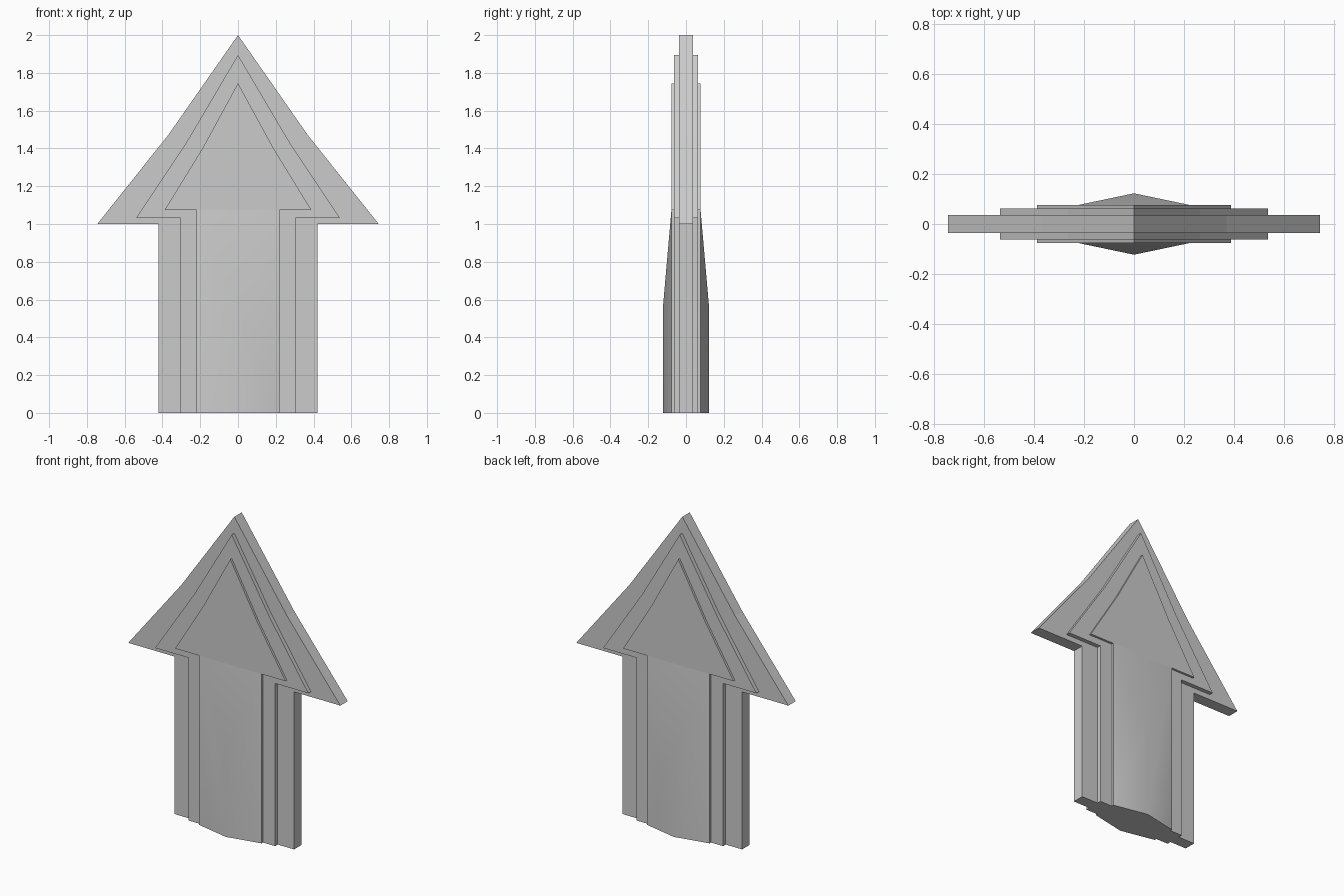
import bpy, bmesh

if "Cube" in bpy.data.objects:
    bpy.data.objects.remove(bpy.data.objects["Cube"])

# Each tier: half outline from tip to foot (x, z), and its half thickness
TIERS = [
    ([(0.37, 1.47), (0.745, 1.0), (0.42, 1.0), (0.42, 0)], 2.0, 0.037),
    ([(0.265, 1.445), (0.538, 1.033), (0.305, 1.033), (0.305, 0)], 1.895, 0.063),
    ([(0.19, 1.397), (0.388, 1.075), (0.22, 1.075), (0.22, 0)], 1.745, 0.077),
]
RIDGE_Y, RIDGE_Z = 0.123, 0.55

bm = bmesh.new()


def loop(half, tip, y):
    """Full outline, right foot up over the tip to the left foot."""
    pts = half[::-1] + [(0, tip)] + [(-x, z) for x, z in half]
    return [bm.verts.new((x, y, z)) for x, z in pts]


def bridge(a, b):
    """Quads between two outlines, left open along the foot."""
    for i in range(len(a) - 1):
        bm.faces.new((a[i], a[i + 1], b[i + 1], b[i]))


def build_side(s):
    loops, foot = [], []
    for i, (half, tip, y) in enumerate(TIERS):
        if i:  # step wall rising from the tier below
            loops.append(loop(half, tip, s * TIERS[i - 1][2]))
        loops.append(loop(half, tip, s * y))
    for a, b in zip(loops, loops[1:]):
        bridge(a, b)
    top = loops[-1]
    # flat arrow head face
    bm.faces.new(top[1:-1])
    # ridged shaft face, fading into the head
    r0 = bm.verts.new((0, s * RIDGE_Y, 0))
    r1 = bm.verts.new((0, s * RIDGE_Y, RIDGE_Z))
    for f in ((top[0], top[1], r1, r0), (r0, r1, top[-2], top[-1]),
              (top[1], top[-2], r1)):
        bm.faces.new(f).smooth = True
    foot = [l[0] for l in loops] + [r0] + [l[-1] for l in reversed(loops)]
    return loops[0], foot


front, front_foot = build_side(-1)
back, back_foot = build_side(1)
# outer rim and underside of the shaft
bridge(front, back)
bm.faces.new(front_foot + back_foot[::-1])
bmesh.ops.recalc_face_normals(bm, faces=bm.faces[:])

mesh = bpy.data.meshes.new("stepped_arrow")
bm.to_mesh(mesh)
bm.free()
obj = bpy.data.objects.new("stepped_arrow", mesh)
bpy.context.collection.objects.link(obj)
